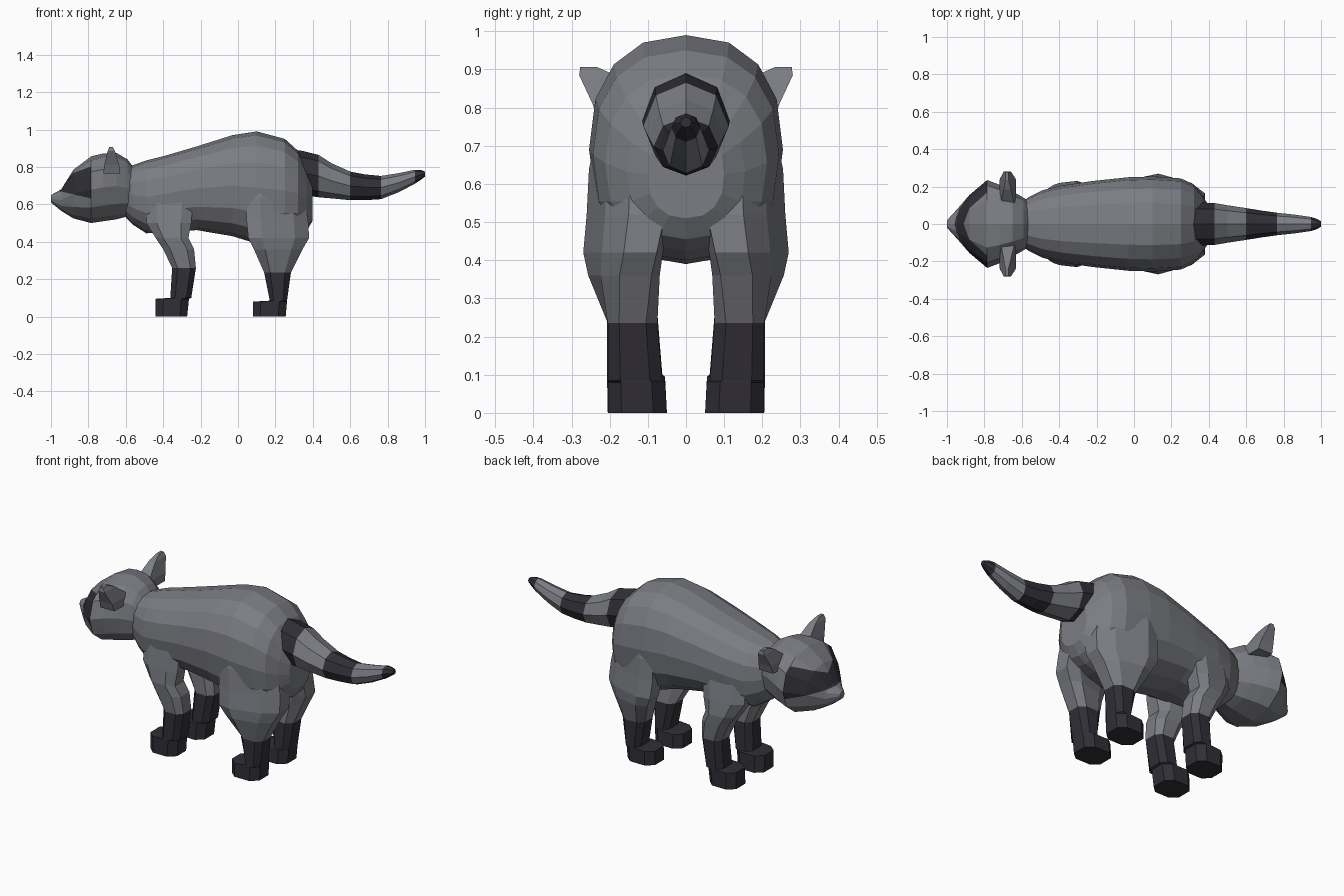
import bpy, bmesh, math
from mathutils import Vector

if "Cube" in bpy.data.objects:
    bpy.data.objects.remove(bpy.data.objects["Cube"])


def material(name, rgb):
    m = bpy.data.materials.new(name)
    m.diffuse_color = (*rgb, 1)
    m.use_nodes = True
    m.node_tree.nodes["Principled BSDF"].inputs["Base Color"].default_value = m.diffuse_color
    return m


GREY = material("grey fur", (0.20, 0.205, 0.228))
DARK = material("dark fur", (0.030, 0.028, 0.037))


def section(n, power, half_step=False):
    """Unit cross-section with its widest points at +-1."""
    pts = []
    for i in range(n):
        a = 2 * math.pi * (i + (0.5 if half_step else 0)) / n
        c, s = math.cos(a), math.sin(a)
        pts.append((math.copysign(abs(c) ** power, c), math.copysign(abs(s) ** power, s)))
    mu = max(abs(p[0]) for p in pts)
    mv = max(abs(p[1]) for p in pts)
    return [(u / mu, v / mv) for u, v in pts]


def loft(name, rings, is_dark, cuts=(), mirror=False):
    """Skin a list of point rings, cut colour borders, colour by rule."""
    bm = bmesh.new()
    loops = [[bm.verts.new(p) for p in r] for r in rings]
    n = len(loops[0])
    for a, b in zip(loops, loops[1:]):
        for i in range(n):
            j = (i + 1) % n
            bm.faces.new((a[i], a[j], b[j], b[i]))
    bm.faces.new(loops[0][::-1])
    bm.faces.new(loops[-1])
    for co, no in cuts:
        bmesh.ops.bisect_plane(bm, geom=bm.verts[:] + bm.edges[:] + bm.faces[:],
                               plane_co=co, plane_no=no)
    bmesh.ops.recalc_face_normals(bm, faces=bm.faces[:])
    for f in bm.faces:
        f.material_index = int(is_dark(f.calc_center_median()))
    me = bpy.data.meshes.new(name)
    bm.to_mesh(me)
    bm.free()
    me.materials.append(GREY)
    me.materials.append(DARK)
    ob = bpy.data.objects.new(name, me)
    bpy.context.collection.objects.link(ob)
    if mirror:
        mod = ob.modifiers.new("mirror", 'MIRROR')
        mod.use_axis = (False, True, False)
    return ob


def along_x(rows, n, power):
    """Rows are x, bottom z, top z, half width."""
    return [[(x, u * w, (b + t) / 2 + v * (t - b) / 2) for u, v in section(n, power)]
            for x, b, t, w in rows]


def along_z(rows, n=8, power=0.7):
    """Rows are z, x range, y range, sideways skew along x."""
    return [[((x0 + x1) / 2 + u * (x1 - x0) / 2,
              (y0 + y1) / 2 + v * (y1 - y0) / 2 + skew * u, z)
             for u, v in section(n, power, True)] for z, x0, x1, y0, y1, skew in rows]


# Body
loft("body", along_x([
    (-.60, .53, .80, .12), (-.56, .49, .81, .145), (-.49, .445, .835, .18),
    (-.39, .455, .86, .205), (-.22, .462, .91, .23), (-.03, .43, .97, .25),
    (.10, .39, .99, .254), (.25, .40, .95, .244), (.32, .425, .887, .212),
    (.365, .455, .81, .155), (.398, .51, .74, .10)], 16, 0.85), lambda c: False)

# Head with the dark eye mask, whose upper border dips between the eyes
low_co, low_no = Vector((-.95, 0, .67)), Vector((.04, 0, .17))
top_co = Vector((-.88, 0, .735))
top_left, top_right = Vector((0, -.4, 1)), Vector((0, .4, 1))
side_x = -.785


def in_mask(c):
    p = Vector((c.x, abs(c.y), c.z))
    return ((p - low_co).dot(low_no) > 0 and (p - top_co).dot(top_left) < 0
            and c.x < side_x)


loft("head", along_x([
    (-1.0, .61, .65, .02), (-.945, .565, .68, .08), (-.88, .525, .785, .155),
    (side_x, .50, .857, .235), (-.72, .51, .872, .21), (-.65, .52, .875, .175),
    (-.59, .535, .84, .14), (-.56, .55, .80, .12)], 12, 0.9), in_mask,
    cuts=((low_co, low_no), (top_co, top_left), (top_co, top_right),
          (top_co, Vector((0, 1, 0)))))

# Ears
loft("ears", along_z([
    (.765, -.72, -.63, .04, .23, 0), (.81, -.715, -.635, .09, .245, 0),
    (.885, -.697, -.658, .185, .28, 0), (.907, -.688, -.67, .235, .277, 0)], 4, 1),
    lambda c: False, mirror=True)

# Ringed tail
loft("tail", along_x([
    (.28, .66, .895, .115), (.35, .65, .885, .115), (.43, .638, .865, .112),
    (.50, .632, .82, .10), (.60, .622, .775, .085), (.68, .622, .76, .072),
    (.765, .628, .752, .06), (.86, .665, .767, .05), (.945, .71, .785, .038),
    (.975, .73, .785, .028), (1.0, .748, .775, .015)], 8, 1),
    lambda c: c.x < .43 or .60 < c.x < .765 or c.x > .945)

# Front legs with dark paws
loft("front_legs", along_z([
    (.72, -.44, -.27, .09, .18, .02), (.62, -.49, -.24, .08, .197, .02),
    (.50, -.49, -.25, .075, .215, .015), (.42, -.44, -.265, .075, .225, .01),
    (.36, -.40, -.235, .075, .22, 0), (.26, -.352, -.225, .075, .207, 0),
    (.10, -.362, -.25, .062, .207, 0), (.095, -.44, -.262, .055, .207, 0),
    (0, -.44, -.272, .05, .205, 0)]), lambda c: c.z < .255, mirror=True)

# Hind legs with dark paws; the thighs taper inwards at the back
loft("hind_legs", along_z([
    (.76, .09, .29, .08, .21, -.03), (.64, .05, .35, .06, .23, -.045),
    (.52, .045, .375, .06, .236, -.045), (.42, .055, .38, .085, .245, -.045),
    (.36, .085, .345, .085, .24, -.03), (.235, .14, .283, .075, .205, 0),
    (.085, .17, .262, .062, .205, 0), (.08, .08, .262, .055, .205, 0),
    (0, .08, .255, .05, .205, 0)]), lambda c: c.z < .23, mirror=True)
